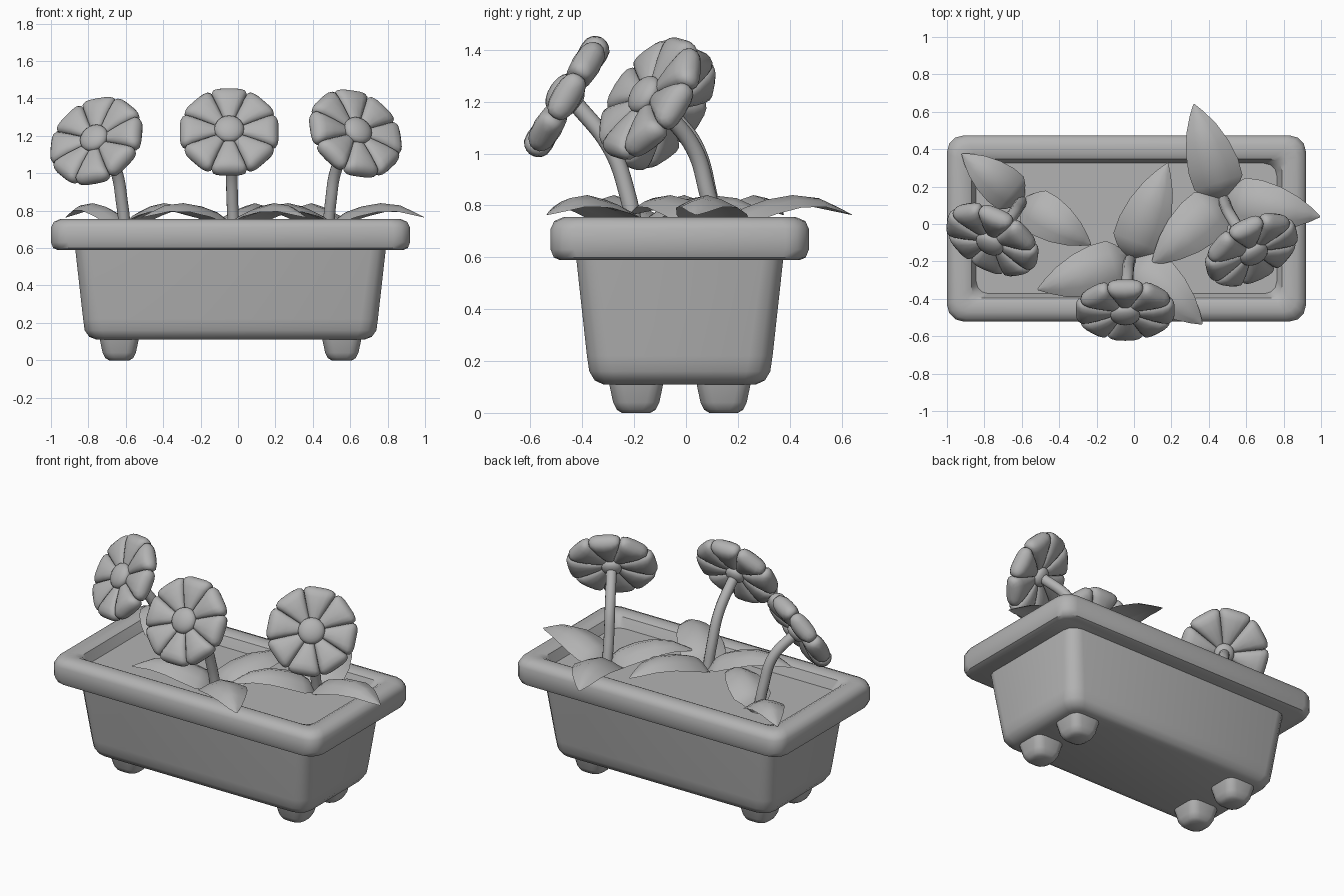
import bpy, bmesh
from math import sin, cos, pi, radians, copysign
from mathutils import Vector, Matrix

if "Cube" in bpy.data.objects:
    bpy.data.objects.remove(bpy.data.objects["Cube"])

clay = bpy.data.materials.new("clay grey")
clay.use_nodes = True
GREY = (0.45, 0.45, 0.45, 1)
clay.diffuse_color = GREY
clay.node_tree.nodes["Principled BSDF"].inputs["Base Color"].default_value = GREY


def finish(name, bm, angle=40):
    """Turn a bmesh into a smooth shaded, named object."""
    bmesh.ops.recalc_face_normals(bm, faces=bm.faces)
    mesh = bpy.data.meshes.new(name)
    bm.to_mesh(mesh)
    bm.free()
    mesh.materials.append(clay)
    ob = bpy.data.objects.new(name, mesh)
    bpy.context.collection.objects.link(ob)
    select(ob)
    bpy.ops.object.shade_smooth_by_angle(angle=radians(angle))


def select(ob):
    bpy.ops.object.select_all(action='DESELECT')
    ob.select_set(True)
    bpy.context.view_layer.objects.active = ob


def loft(bm, rings):
    """Skin a list of equal rings of points and cap both ends."""
    loops = [[bm.verts.new(p) for p in ring] for ring in rings]
    n = len(loops[0])
    for a, b in zip(loops, loops[1:]):
        for i in range(n):
            j = (i + 1) % n
            bm.faces.new((a[i], a[j], b[j], b[i]))
    bm.faces.new(loops[0])
    bm.faces.new(loops[-1])


def rounded_rect(cx, cy, z, hx, hy, r, seg=3):
    pts = []
    for k, (sx, sy) in enumerate([(1, 1), (-1, 1), (-1, -1), (1, -1)]):
        for i in range(seg + 1):
            a = (k + i / seg) * pi / 2
            pts.append((cx + sx * (hx - r) + r * cos(a),
                        cy + sy * (hy - r) + r * sin(a), z))
    return pts


def rect_loft(name, cx, cy, sections):
    bm = bmesh.new()
    loft(bm, [rounded_rect(cx, cy, *s) for s in sections])
    finish(name, bm)


# Planter box: z, half width, half depth, corner radius
CX, CY = -0.04, -0.024
rect_loft("planter_body", CX, CY, [
    (0.11, 0.715, 0.295, 0.06), (0.125, 0.755, 0.328, 0.08),
    (0.16, 0.78, 0.349, 0.09), (0.22, 0.788, 0.358, 0.09), (0.62, 0.833, 0.402, 0.08)])

# Rim with the sloped inner wall and the soil bed
rect_loft("planter_rim", CX, CY, [
    (0.59, 0.925, 0.465, 0.08), (0.60, 0.948, 0.486, 0.09), (0.63, 0.96, 0.498, 0.09),
    (0.71, 0.96, 0.498, 0.09), (0.74, 0.945, 0.484, 0.09), (0.755, 0.91, 0.448, 0.07),
    (0.755, 0.86, 0.40, 0.05), (0.74, 0.83, 0.372, 0.06), (0.67, 0.80, 0.345, 0.07)])
rect_loft("soil", CX, CY, [(0.64, 0.80, 0.345, 0.07), (0.68, 0.81, 0.355, 0.07)])

# Feet
for side, x in (("right", -0.635), ("left", 0.555)):
    for end, y in (("front", -0.192), ("back", 0.145)):
        rect_loft(f"foot_{end}_{side}", x, y, [
            (0.0, 0.055, 0.055, 0.04), (0.012, 0.075, 0.075, 0.05),
            (0.04, 0.089, 0.089, 0.05), (0.125, 0.107, 0.107, 0.05)])


def superellipse(y, w, t, n=16):
    def s(v):
        return copysign(abs(v) ** 0.7, v)
    return [Vector((w * s(cos(2 * pi * i / n)), y, t * s(sin(2 * pi * i / n)))) for i in range(n)]


# Petal sections: distance from middle, half width, half thickness
PETAL = [(0.03, 0.014, 0.02), (0.09, 0.039, 0.04), (0.15, 0.064, 0.052),
         (0.20, 0.085, 0.056), (0.23, 0.096, 0.052), (0.248, 0.09, 0.04),
         (0.259, 0.072, 0.024), (0.264, 0.046, 0.008)]


def flower(side, centre, normal, twist, path):
    n = Vector(normal).normalized()
    frame = Matrix.Translation(centre) @ n.to_track_quat('Z', 'Y').to_matrix().to_4x4()
    # Ring of petals
    bm = bmesh.new()
    for k in range(8):
        m = frame @ Matrix.Rotation(2 * pi * k / 8 + twist, 4, 'Z')
        loft(bm, [[m @ p for p in superellipse(*s)] for s in PETAL])
    finish(f"petals_{side}", bm)
    # Domed middle and small cup behind
    for part, r, h, z in (("flower_middle", 0.08, 0.042, 0.032), ("flower_cup", 0.06, 0.035, -0.03)):
        bm = bmesh.new()
        bmesh.ops.create_uvsphere(bm, u_segments=20, v_segments=10, radius=1, matrix=frame
                                  @ Matrix.Translation((0, 0, z)) @ Matrix.Diagonal((r, r, h, 1)))
        finish(f"{part}_{side}", bm)
    # Curved stem
    curve = bpy.data.curves.new(f"stem_{side}", 'CURVE')
    curve.dimensions = '3D'
    curve.bevel_depth = 0.032
    curve.bevel_resolution = 3
    curve.use_fill_caps = True
    curve.materials.append(clay)
    pts = path + [tuple(Vector(centre) - 0.03 * n)]
    sp = curve.splines.new('BEZIER')
    sp.bezier_points.add(len(pts) - 1)
    for b, p in zip(sp.bezier_points, pts):
        b.co = p
        b.handle_left_type = b.handle_right_type = 'AUTO'
    ob = bpy.data.objects.new(f"stem_{side}", curve)
    bpy.context.collection.objects.link(ob)
    select(ob)
    bpy.ops.object.convert(target='MESH')
    bpy.ops.object.shade_smooth_by_angle(angle=radians(40))


# Leaf stations: fraction of length, half width, ridge height
LEAF = [(0.0, 0.03, 0.68), (0.1, 0.10, 0.76), (0.18, 0.135, 0.79), (0.35, 0.138, 0.822),
        (0.55, 0.12, 0.84), (0.75, 0.083, 0.828), (0.9, 0.04, 0.792), (1.0, 0.004, 0.765)]


def leaf(name, base, tip):
    base, tip = Vector(base), Vector(tip)
    along = tip - base
    across = Vector((-along.y, along.x)).normalized()
    size = min(1, along.length / 0.5)
    bm = bmesh.new()
    rings = []
    for f, w, z in LEAF:
        w *= size
        ring = []
        for u, lift in ((-1, -0.4), (-0.5, -0.15), (0, 0), (0.5, -0.15), (1, -0.4),
                        (0.5, -0.33), (0, -0.22), (-0.5, -0.33)):
            p = base + along * f + across * (u * w)
            ring.append((p.x, p.y, z + lift * w))
        rings.append(ring)
    loft(bm, rings)
    finish(name, bm, 50)


# Plants: side, flower centre, facing, twist, stem path, leaf tips
PLANTS = [
    ("right", (-0.757, -0.083, 1.172), (-0.42, -0.74, 0.52), 0.2,
     [(-0.60, 0.12, 0.66), (-0.62, 0.09, 0.84), (-0.655, 0.04, 1.02)],
     [(-0.92, 0.375), (-0.23, -0.11)]),
    ("middle", (-0.047, -0.46, 1.22), (0, -0.85, 0.52), 0,
     [(-0.02, -0.19, 0.66), (-0.03, -0.225, 0.84), (-0.035, -0.29, 1.02)],
     [(0.18, 0.325), (-0.515, -0.35), (0.365, -0.535)]),
    ("left", (0.628, -0.138, 1.212), (0.42, -0.74, 0.52), -0.15,
     [(0.48, 0.13, 0.66), (0.495, 0.085, 0.84), (0.525, 0.03, 1.02)],
     [(0.32, 0.64), (0.995, 0.04), (0.095, -0.215)]),
]
for side, centre, facing, twist, path, tips in PLANTS:
    flower(side, centre, facing, twist, path)
    for i, tip in enumerate(tips):
        leaf(f"leaf_{side}_{i + 1}", path[0][:2], tip)
